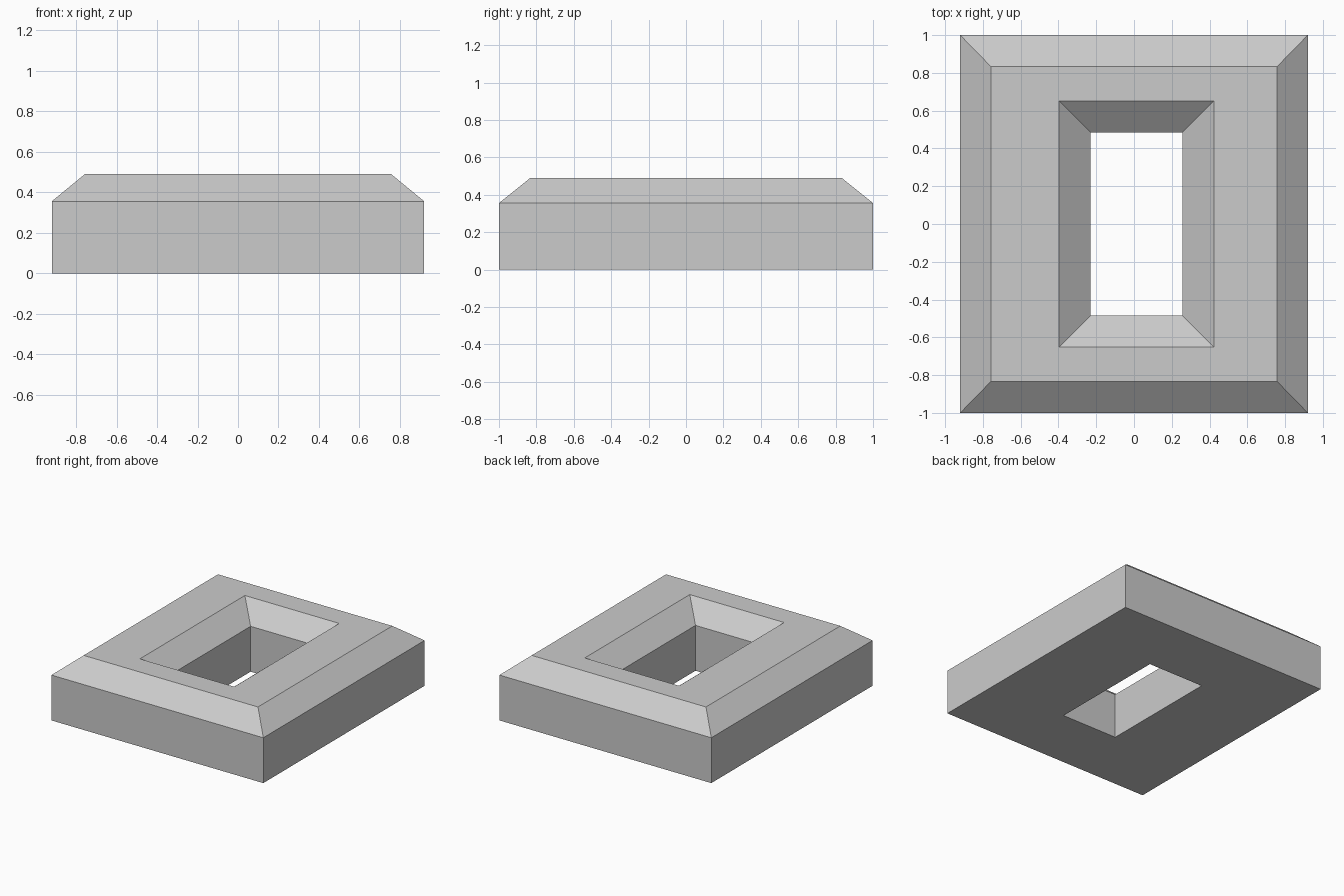
import bpy, bmesh

if "Cube" in bpy.data.objects:
    bpy.data.objects.remove(bpy.data.objects["Cube"])

# Rectangular loops (x min, x max, half depth, z), swept around the frame section
SECTION = [
    (-0.92, 0.92, 1.0, 0.0),         # outer base
    (-0.92, 0.92, 1.0, 0.356),       # outer wall top
    (-0.757, 0.757, 0.833, 0.49),    # outer chamfer top
    (-0.396, 0.423, 0.651, 0.49),    # inner chamfer top
    (-0.23, 0.257, 0.485, 0.356),    # inner wall top
    (-0.23, 0.257, 0.485, 0.0),      # inner base
]


def build_frame(name, section):
    bm = bmesh.new()
    rings = [[bm.verts.new(p) for p in
              ((x0, -y, z), (x1, -y, z), (x1, y, z), (x0, y, z))]
             for x0, x1, y, z in section]
    for i, a in enumerate(rings):
        b = rings[(i + 1) % len(rings)]
        for j in range(4):
            k = (j + 1) % 4
            bm.faces.new((a[j], a[k], b[k], b[j]))
    bmesh.ops.recalc_face_normals(bm, faces=bm.faces[:])
    mesh = bpy.data.meshes.new(name)
    bm.to_mesh(mesh)
    bm.free()
    obj = bpy.data.objects.new(name, mesh)
    bpy.context.collection.objects.link(obj)
    return obj


# Chamfered stone frame with an open centre
build_frame("chamfered_frame", SECTION)
